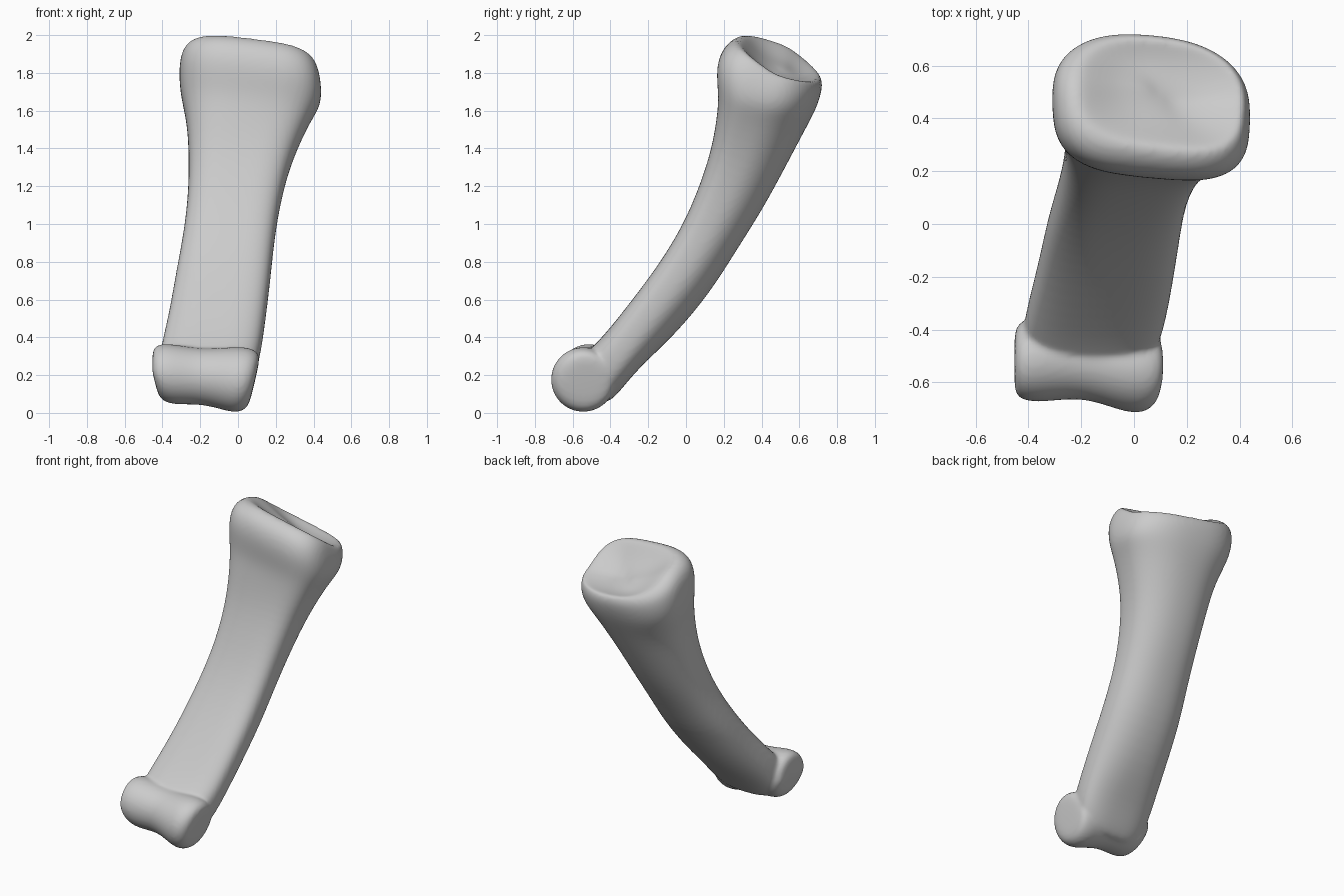
import bpy, bmesh
from math import sin, cos, pi

cube = bpy.data.objects.get("Cube")
if cube:
    bpy.data.objects.remove(cube)

SIDES = 32


def power(value, n):
    return (1 if value >= 0 else -1) * abs(value) ** (2 / n)


def loft(bm, rings):
    """Skin a list of point rings and close both ends."""
    loops = [[bm.verts.new(p) for p in ring] for ring in rings]
    for a, b in zip(loops, loops[1:]):
        for i in range(SIDES):
            j = (i + 1) % SIDES
            bm.faces.new((a[i], a[j], b[j], b[i]))
    bm.faces.new(loops[0][::-1])
    bm.faces.new(loops[-1])


def shaft_ring(front, back, left, right, roll=0, yaw=0.015, widest=0.45, front_n=3.2, back_n=2.2):
    """Flat-fronted, round-backed section between a front and a back point."""
    ring = []
    for i in range(SIDES):
        a = 2 * pi * i / SIDES
        n = front_n if sin(a) < 0 else back_n
        u, v = power(cos(a), n), power(sin(a), n)
        t = widest + v * (widest if v < 0 else 1 - widest)
        ring.append(((left + right) / 2 + u * (right - left) / 2,
                     front[0] + (back[0] - front[0]) * t - yaw * u,
                     front[1] + (back[1] - front[1]) * t
                     - roll * u * (1.3 - 0.6 * abs(v))))
    return ring


def knuckle_ring(x, radius, y):
    """Round section across the lower joint, narrower toward the bottom."""
    ring = []
    for i in range(SIDES):
        a = 2 * pi * i / SIDES
        rise = radius * sin(a)
        spread = 0.9 * (rise if x > -0.17 else min(rise, 0))
        ring.append((-0.17 + (x + 0.17) * (1 + spread),
                     y + radius * cos(a), 0.19 - 0.08 * (x + 0.17) + rise))
    return ring


# Lower end of the shaft, spread to merge with the joint:
# front (y, z), back (y, z), x limits
foot = [
    ((-0.60, 0.24), (-0.45, 0.025), -0.40, 0.04),
    ((-0.53, 0.32), (-0.365, 0.09), -0.425, 0.09),
    ((-0.45, 0.39), (-0.265, 0.225), -0.415, 0.12),
]
rings = [shaft_ring(*s, yaw=0, widest=0.5, back_n=2.7) for s in foot]

# Curved shaft
shaft = [
    ((-0.28, 0.60), (-0.06, 0.41), -0.365, 0.15),
    ((-0.13, 0.80), (0.13, 0.64), -0.33, 0.175),
    ((-0.01, 1.00), (0.26, 0.85), -0.29, 0.195),
    ((0.075, 1.20), (0.395, 1.06), -0.265, 0.23),
    ((0.14, 1.40), (0.505, 1.26), -0.26, 0.285),
    ((0.17, 1.59), (0.62, 1.48), -0.27, 0.38),
]
rings += [shaft_ring(*s) for s in shaft]

# Flared upper head, its rim and the shallow dished socket, with roll
head = [
    ((0.18, 1.70), (0.69, 1.61), -0.31, 0.435, 0.03),
    ((0.165, 1.84), (0.72, 1.71), -0.315, 0.445, 0.06),
    ((0.20, 1.95), (0.715, 1.75), -0.29, 0.435, 0.065),
    ((0.28, 1.99), (0.70, 1.77), -0.23, 0.415, 0.058),
    ((0.31, 1.965), (0.685, 1.765), -0.18, 0.395, 0.052),
    ((0.38, 1.88), (0.60, 1.76), -0.06, 0.26, 0.03),
    ((0.46, 1.825), (0.52, 1.79), 0.06, 0.13, 0.01),
]
rings += [shaft_ring(*s, yaw=0.035, widest=0.52, back_n=2.4) for s in head]

bm = bmesh.new()
loft(bm, rings)

# Pulley-shaped lower joint with two condyles and a groove: x, radius, centre y
profile = [(-0.455, 0.07, -0.52), (-0.45, 0.13, -0.52), (-0.42, 0.155, -0.515),
           (-0.35, 0.162, -0.515), (-0.20, 0.146, -0.51), (-0.08, 0.163, -0.535),
           (0.0, 0.175, -0.545), (0.05, 0.165, -0.545), (0.085, 0.14, -0.535),
           (0.09, 0.07, -0.53)]
loft(bm, [knuckle_ring(*p) for p in profile])
bmesh.ops.recalc_face_normals(bm, faces=bm.faces)

mesh = bpy.data.meshes.new("finger_bone")
bm.to_mesh(mesh)
bm.free()
bone = bpy.data.objects.new("finger_bone", mesh)
bpy.context.collection.objects.link(bone)

# Round off, fuse the parts and soften the joins
bone.modifiers.new("round", 'SUBSURF').levels = 2
bone.modifiers["round"].render_levels = 2
fuse = bone.modifiers.new("fuse", 'REMESH')
fuse.mode = 'VOXEL'
fuse.voxel_size = 0.012
fuse.use_smooth_shade = True
soften = bone.modifiers.new("soften", 'SMOOTH')
soften.factor = 0.5
soften.iterations = 6

# Single plain grey
grey = bpy.data.materials.new("bone_grey")
grey.use_nodes = True
colour = (0.6, 0.6, 0.6, 1)
grey.diffuse_color = colour
grey.node_tree.nodes["Principled BSDF"].inputs["Base Color"].default_value = colour
mesh.materials.append(grey)
for face in mesh.polygons:
    face.use_smooth = True
